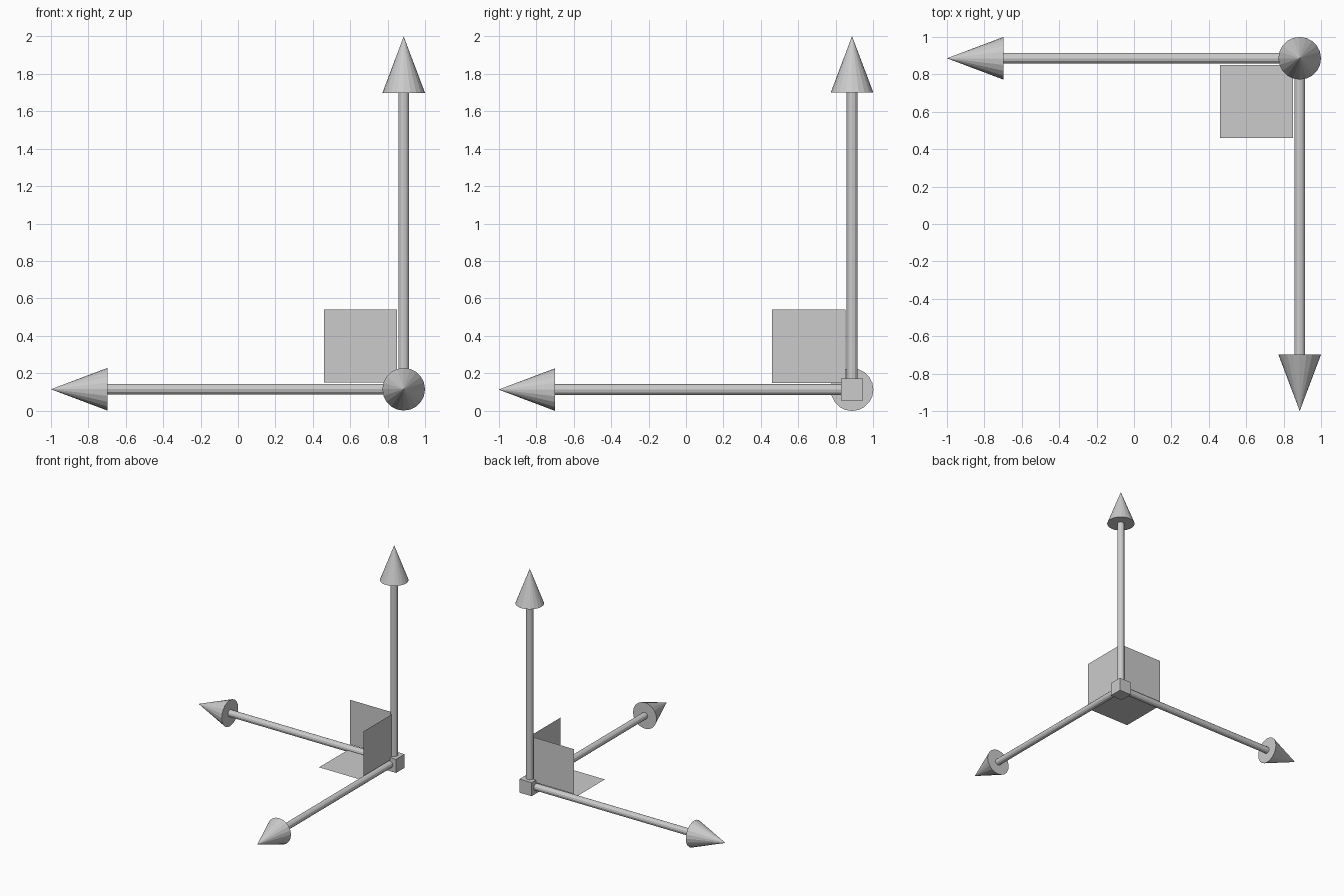
import bpy
from math import pi
from mathutils import Vector

if "Cube" in bpy.data.objects:
    bpy.data.objects.remove(bpy.data.objects["Cube"])

CENTRE = Vector((0.886, 0.886, 0.114))
LENGTH, HEAD_R, HEAD_L, SHAFT_R = 1.886, 0.114, 0.302, 0.029
PLATE_IN, PLATE_OUT = 0.036, 0.426

# The three arms: direction and the rotation that turns +z onto it
arms = {
    "left": (Vector((-1, 0, 0)), (0, -pi / 2, 0)),
    "front": (Vector((0, -1, 0)), (pi / 2, 0, 0)),
    "up": (Vector((0, 0, 1)), (0, 0, 0)),
}

for name, (d, rot) in arms.items():
    # Thin round shaft running from the hub to the arrow head
    shaft_l = LENGTH - HEAD_L
    bpy.ops.mesh.primitive_cylinder_add(
        vertices=12, radius=SHAFT_R, depth=shaft_l,
        location=CENTRE + d * shaft_l / 2, rotation=rot)
    bpy.context.object.name = name + "_shaft"

    # Faceted arrow head
    bpy.ops.mesh.primitive_cone_add(
        vertices=20, radius1=HEAD_R, radius2=0, depth=HEAD_L,
        location=CENTRE + d * (LENGTH - HEAD_L / 2), rotation=rot)
    bpy.context.object.name = name + "_arrow_head"

# Small cube at the meeting point
bpy.ops.mesh.primitive_cube_add(size=0.118, location=CENTRE)
bpy.context.object.name = "hub_cube"

# Flat square plates between each pair of arms
for a, b in (("left", "front"), ("front", "up"), ("up", "left")):
    u, v = arms[a][0], arms[b][0]
    corners = [(PLATE_IN, PLATE_IN), (PLATE_OUT, PLATE_IN),
               (PLATE_OUT, PLATE_OUT), (PLATE_IN, PLATE_OUT)]
    mesh = bpy.data.meshes.new(f"{a}_{b}_plate")
    mesh.from_pydata([CENTRE + u * s + v * t for s, t in corners], [], [(0, 1, 2, 3)])
    bpy.context.collection.objects.link(bpy.data.objects.new(mesh.name, mesh))
